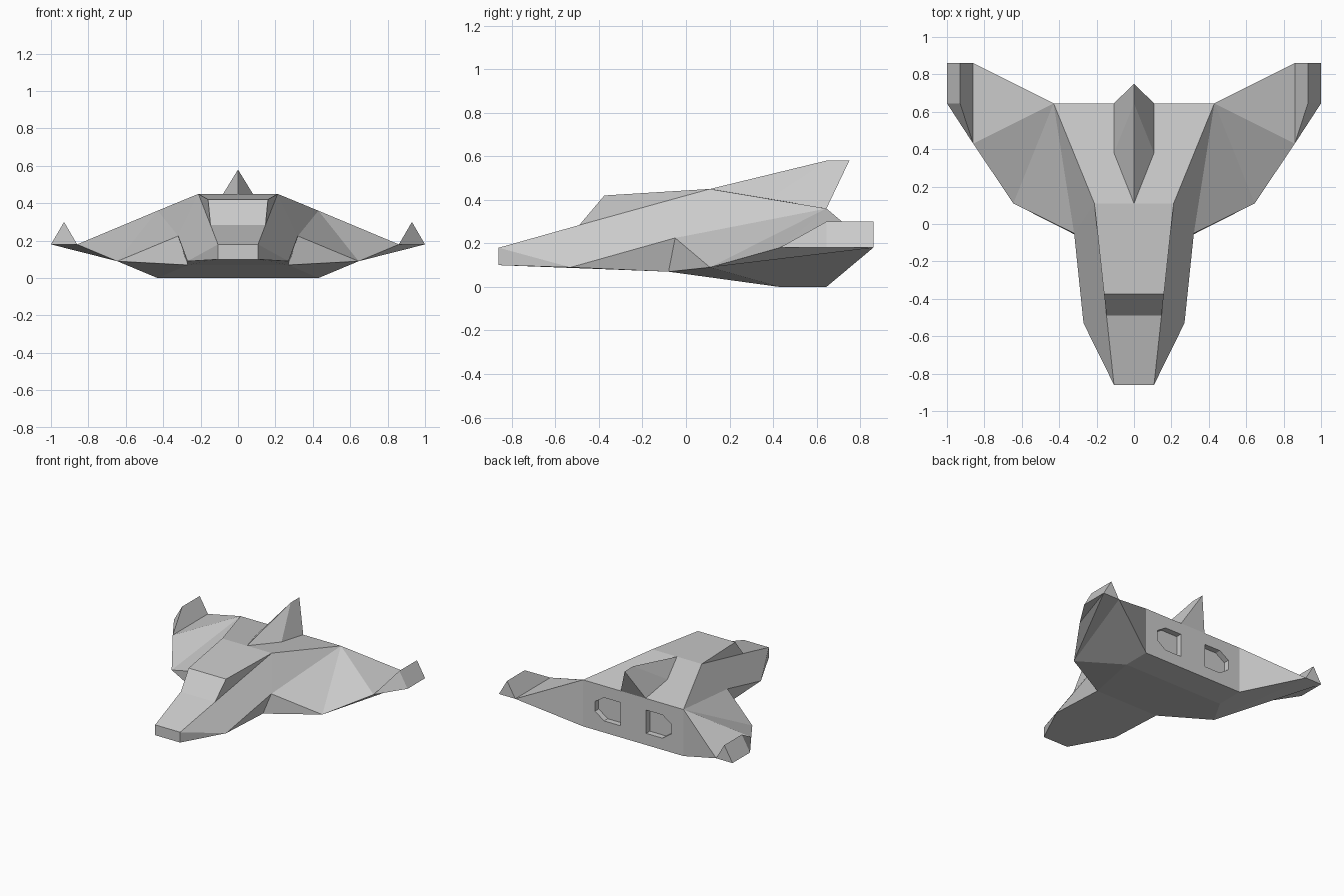
import bpy, bmesh

if "Cube" in bpy.data.objects:
    bpy.data.objects.remove(bpy.data.objects["Cube"])

# Named corner points of the right half; an upper-case letter is the same
# point moved onto the centre line (x = 0).
HULL = {
    'a': (.107, -.86, .18), 'b': (.107, -.86, .10),                          # nose
    'c': (.27, -.53, .09), 'd': (.32, -.05, .225), 'e': (.27, -.08, .07),    # cheek, shoulder
    'f': (.645, .11, .09), 'g': (.86, .43, .18),                             # wing leading edge
    'i': (1, .86, .18), 'j': (.86, .86, .18),                                # wing tip
    'k': (.43, .645, .36), 'l': (.43, .645, 0), 'm': (.43, .43, 0),          # stern, belly
    'n': (.212, .11, .45), 'o': (.147, -.49, .284), 'p': (.16, -.375, .42),  # canopy
}
TIP = {'g': HULL['g'], 'h': (1, .645, .18), 'i': HULL['i'], 'j': HULL['j'],
       't': (.93, .645, .30), 'u': (.93, .86, .30)}
TAIL = {'v': (0, .11, .45), 'w': (.107, .38, .405), 'x': (.107, .645, .36),
        'y': (0, .75, .58), 'z': (0, .645, .58)}


def mirrored(name, points, faces):
    """Build faces spelled as point letters, then mirror them across x."""
    bm = bmesh.new()
    made = {}
    for word in faces.split():
        for ch in word:
            if ch not in made:
                x, y, z = points[ch.lower()]
                made[ch] = bm.verts.new((0 if ch.isupper() else x, y, z))
        bm.faces.new([made[ch] for ch in word])
    bmesh.ops.mirror(bm, geom=bm.verts[:] + bm.edges[:] + bm.faces[:],
                     axis='X', merge_dist=1e-4)
    bmesh.ops.remove_doubles(bm, verts=bm.verts[:], dist=1e-4)
    bmesh.ops.recalc_face_normals(bm, faces=bm.faces[:])
    mesh = bpy.data.meshes.new(name)
    bm.to_mesh(mesh)
    bm.free()
    obj = bpy.data.objects.new(name, mesh)
    bpy.context.collection.objects.link(obj)
    return obj


# Hull: nose and canopy, wing tops, stern, underside
hull = mirrored("hull_and_wings", HULL,
                "aABb aAOo oOPp pPNn nNKk opn abc acdno cde "
                "def ndk dfk fgk gjk gij "
                "kjl kKLl "
                "lLMm mMEe eEBbc emf fml flj fji fig")

# Upright fins on the wing tips
mirrored("wing_tip_fins", TIP, "ght hiut iju jgtu ghij")

# Central tail fin
mirrored("tail_fin", TAIL, "vwz wxyz xXy vwxX")

# Two engine recesses cut into the stern
profile = [(.11, .27), (.25, .27), (.327, .22), (.327, .145), (.25, .09), (.11, .09)]
ring = {}
for n, (x, z) in enumerate(profile):
    ring["abcdef"[n]] = (x, .60, z)
    ring["ghijkl"[n]] = (x, .70, z)
cutter = mirrored("engine_cutter", ring,
                  "abcdef ghijkl abhg bcih cdji dekj eflk fagl")
cutter.hide_render = True
cut = hull.modifiers.new("engine_recesses", 'BOOLEAN')
cut.operation = 'DIFFERENCE'
cut.solver = 'EXACT'
cut.object = cutter
bpy.context.view_layer.objects.active = hull
bpy.ops.object.modifier_apply(modifier=cut.name)
bpy.data.objects.remove(cutter)
